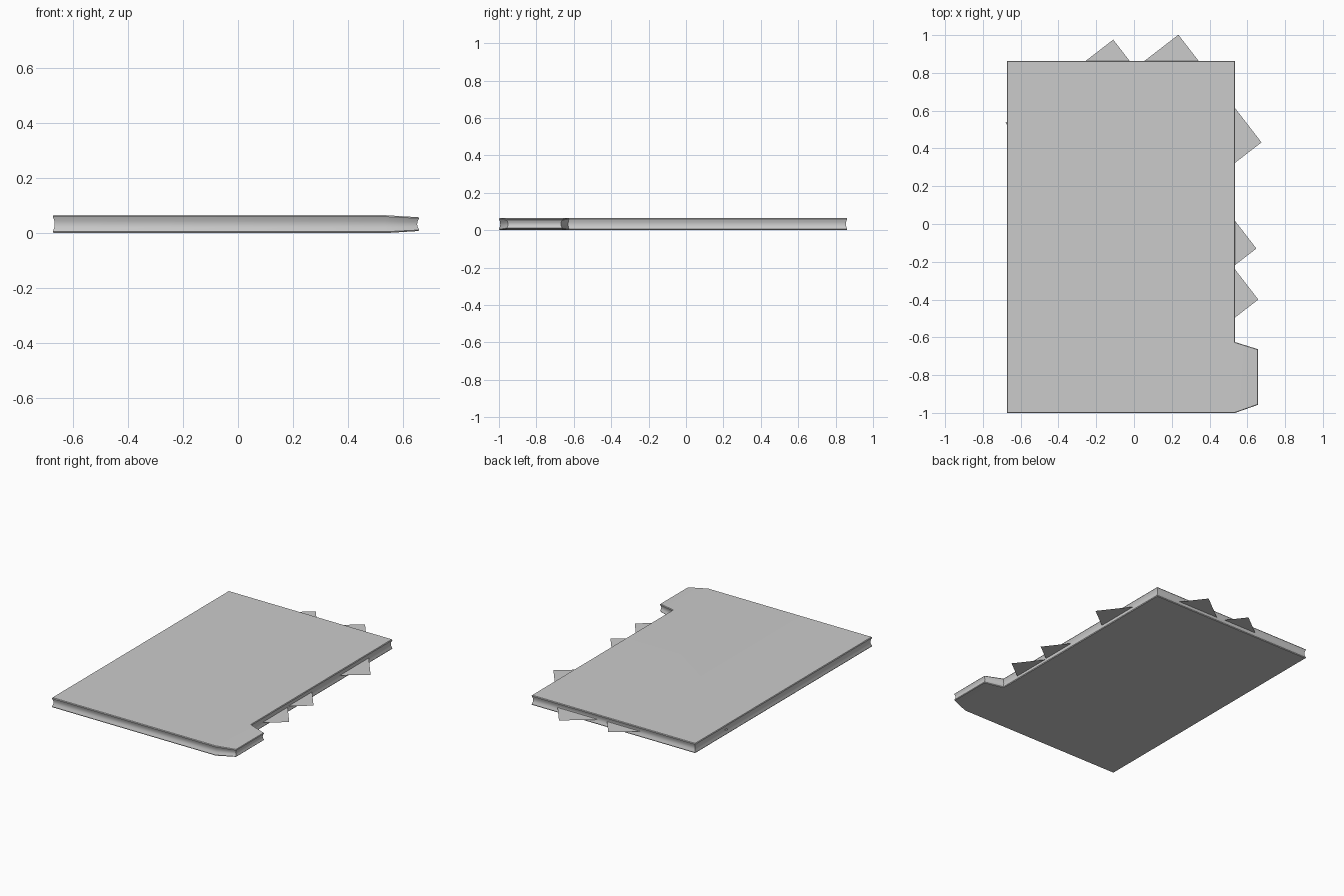
import bpy, bmesh, math
from mathutils import Vector

if "Cube" in bpy.data.objects:
    bpy.data.objects.remove(bpy.data.objects["Cube"])

H = 0.065
OUTLINE = [Vector(p) for p in [(-0.672, -1), (0.535, -1), (0.657, -0.957), (0.657, -0.663),
                               (0.535, -0.625), (0.535, 0.862), (-0.672, 0.862)]]
# (inset, height): thin covers over a slightly hollow page edge
PROFILE = [(0.003, 0), (0, 0.005), (0.006, 0.021), (0.007, H / 2),
           (0.006, H - 0.021), (0, H - 0.005), (0.003, H)]


def inset(points, d):
    out = []
    for i, p in enumerate(points):
        a = (p - points[i - 1]).normalized()
        b = (points[(i + 1) % len(points)] - p).normalized()
        na, nb = Vector((-a.y, a.x)), Vector((-b.y, b.x))
        out.append(p + (na + nb) * d / (1 + na.dot(nb)))
    return out


def finish(bm, name):
    bmesh.ops.recalc_face_normals(bm, faces=bm.faces)
    me = bpy.data.meshes.new(name)
    bm.to_mesh(me)
    bm.free()
    ob = bpy.data.objects.new(name, me)
    bpy.context.collection.objects.link(ob)
    return ob


# Folder body with side flap, which thins toward its tip
bm = bmesh.new()
rings = []
for d, z in PROFILE:
    ring = []
    for i, p in enumerate(inset(OUTLINE, d)):
        k = 0.77 if i in (2, 3) else 1
        ring.append(bm.verts.new((p.x, p.y, H / 2 + (z - H / 2) * k)))
    rings.append(ring)
n = len(OUTLINE)
for lo, hi in zip(rings, rings[1:]):
    for i in range(n):
        j = (i + 1) % n
        bm.faces.new((lo[i], lo[j], hi[j], hi[i]))
for r in (rings[0], rings[-1]):
    bm.faces.new([r[i] for i in (0, 1, 4, 5, 6)])
    bm.faces.new([r[i] for i in (1, 2, 3, 4)])
body = finish(bm, "folder_body")
body.select_set(True)
bpy.context.view_layer.objects.active = body
bpy.ops.object.shade_smooth_by_angle(angle=math.radians(30))
body.select_set(False)

# Loose square sheets, turned so their corners stick out
SIDE = 0.72
U = Vector((-0.61, 0.79)).normalized() * SIDE
V = Vector((U.y, -U.x))
for i, (right_corner, z) in enumerate([((0.675, 0.432), 0.030), ((0.33, 0.406), 0.034),
                                       ((0.648, -0.13), 0.032), ((0.658, -0.4), 0.028)]):
    p = Vector(right_corner)
    bm = bmesh.new()
    bm.faces.new([bm.verts.new((q.x, q.y, z)) for q in (p, p + U, p + U - V, p - V)])
    finish(bm, f"loose_sheet_{i + 1}")
